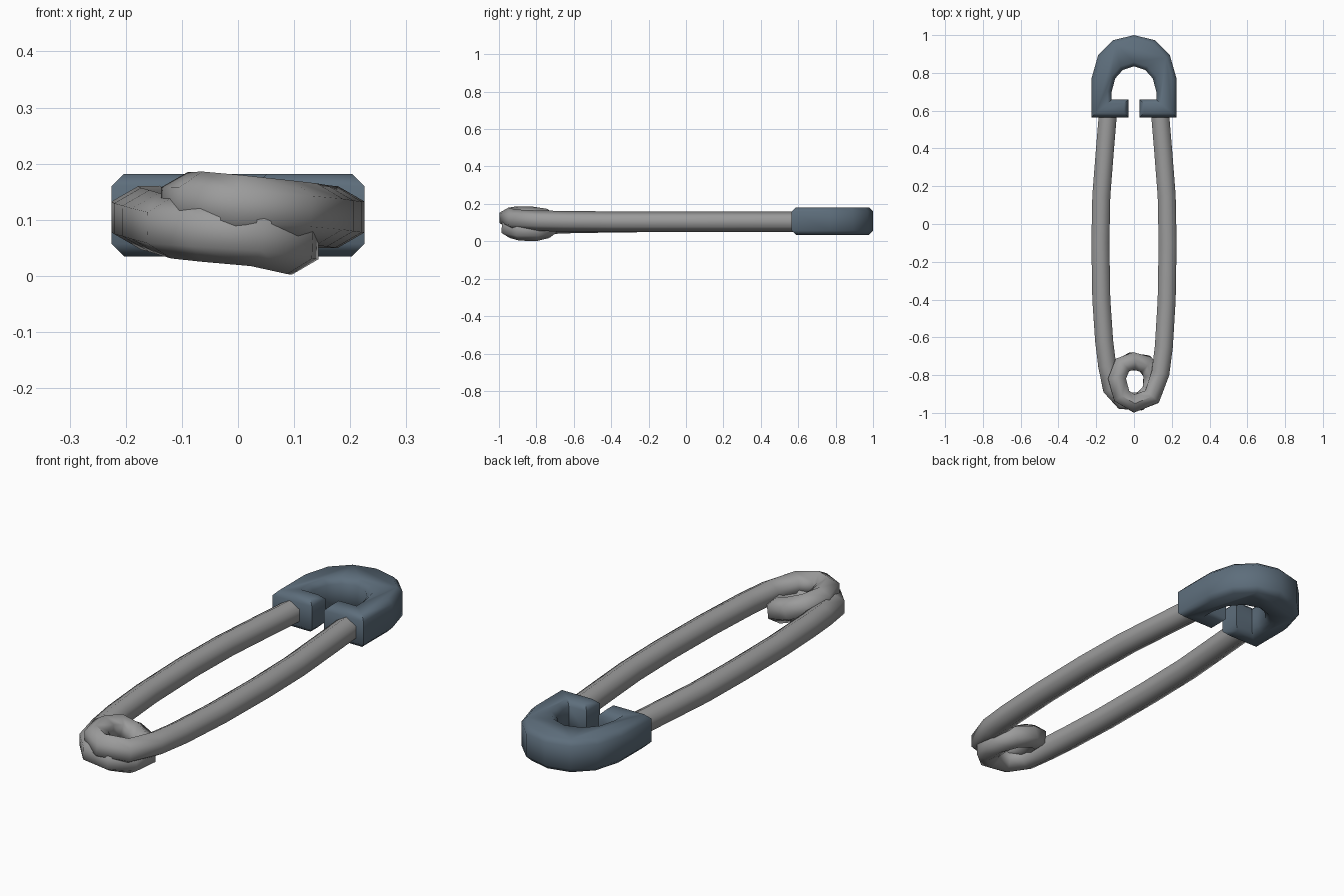
import bpy, bmesh, math
from mathutils import Vector

if "Cube" in bpy.data.objects:
    bpy.data.objects.remove(bpy.data.objects["Cube"])


def material(name, color):
    m = bpy.data.materials.new(name)
    m.diffuse_color = (*color, 1)
    m.use_nodes = True
    m.node_tree.nodes["Principled BSDF"].inputs["Base Color"].default_value = m.diffuse_color
    return m


def finish(bm, name, mat, angle):
    bmesh.ops.recalc_face_normals(bm, faces=bm.faces[:])
    mesh = bpy.data.meshes.new(name)
    bm.to_mesh(mesh)
    bm.free()
    mesh.materials.append(mat)
    ob = bpy.data.objects.new(name, mesh)
    bpy.context.collection.objects.link(ob)
    bpy.ops.object.select_all(action='DESELECT')
    ob.select_set(True)
    bpy.context.view_layer.objects.active = ob
    bpy.ops.object.shade_smooth_by_angle(angle=math.radians(angle))
    return ob


steel = material("grey steel", (0.33, 0.33, 0.33))
blue = material("slate blue", (0.11, 0.155, 0.2))

# Wire: six-sided tube, right arm -> one and a half coil turns -> left arm
path = [
    (.135, .62, .105), (.155, .38, .105), (.173, .15, .105), (.178, -.1, .105),
    (.173, -.4, .105), (.158, -.65, .107), (.14, -.79, .110), (.095, -.915, .115),
    (0, -.95, .125), (-.065, -.91, .131), (-.09, -.82, .130), (-.065, -.75, .12),
    (-.01, -.727, .097), (.06, -.74, .070), (.097, -.80, .057), (.09, -.885, .058),
    (.03, -.94, .072), (-.06, -.935, .080), (-.118, -.87, .086), (-.142, -.75, .093),
    (-.158, -.62, .098), (-.173, -.4, .102), (-.178, -.1, .105), (-.173, .15, .105),
    (-.155, .38, .105), (-.135, .62, .105)]
path = [Vector(p) for p in path]
R, SIDES = 0.055, 6
bm = bmesh.new()
rings = []
for i, p in enumerate(path):
    t = (path[min(i + 1, len(path) - 1)] - path[max(i - 1, 0)]).normalized()
    side = t.cross(Vector((0, 0, 1))).normalized()
    up = side.cross(t)
    rings.append([bm.verts.new(p + R * (math.sin(a) * side + math.cos(a) * up))
                  for a in (k * math.tau / SIDES for k in range(SIDES))])
for a, b in zip(rings, rings[1:]):
    for k in range(SIDES):
        n = (k + 1) % SIDES
        bm.faces.new((a[k], a[n], b[n], b[k]))
bm.faces.new(rings[0])
bm.faces.new(rings[-1])
finish(bm, "wire", steel, 65)

# Cap: mirrored C-shaped profile, extruded and chamfered
outer = [(.225, .565), (.225, .77), (.19, .893), (.11, .973)]
inner = [(.06, .815), (.1, .77), (.118, .70), (.118, .66), (.03, .66), (.03, .565)]
right = outer[::-1]
loop = ([(0, 1.0)] + right + inner[::-1] + [(0, .835)]
        + [(-x, y) for x, y in inner] + [(-x, y) for x, y in outer])
Z0, Z1 = 0.035, 0.182
bm = bmesh.new()
face = bm.faces.new([bm.verts.new((x, y, Z0)) for x, y in loop])
ext = bmesh.ops.extrude_face_region(bm, geom=[face])
bmesh.ops.translate(bm, vec=(0, 0, Z1 - Z0),
                    verts=[v for v in ext["geom"] if isinstance(v, bmesh.types.BMVert)])
rim = [e for e in bm.edges if abs(e.verts[0].co.z - e.verts[1].co.z) < 1e-5]
bmesh.ops.bevel(bm, geom=rim, offset=0.022, segments=1, affect='EDGES', profile=0.5)
finish(bm, "cap", blue, 50)
